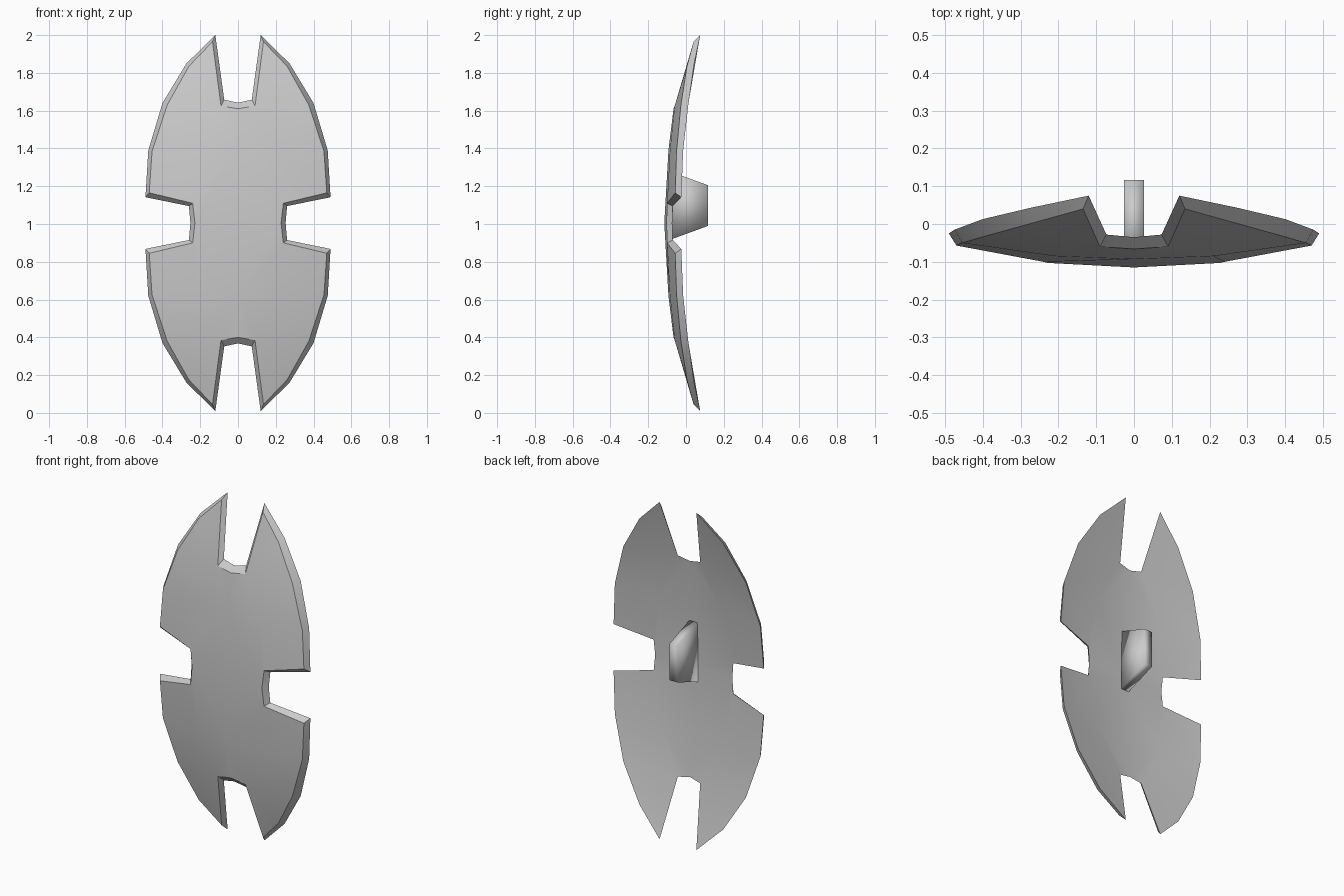
import bpy
import bmesh
import math

cube = bpy.data.objects.get("Cube")
if cube:
    bpy.data.objects.remove(cube)

MID_Z = 1.005

# One flat grey for everything
grey = bpy.data.materials.new("plain grey")
grey.use_nodes = True
colour = (0.6, 0.6, 0.6, 1)
grey.diffuse_color = colour
grey.node_tree.nodes["Principled BSDF"].inputs["Base Color"].default_value = colour


def make_object(name, bm):
    """Turn a bmesh into a named grey object."""
    bmesh.ops.remove_doubles(bm, verts=bm.verts, dist=0.0005)
    bmesh.ops.recalc_face_normals(bm, faces=bm.faces)
    mesh = bpy.data.meshes.new(name)
    bm.to_mesh(mesh)
    bm.free()
    mesh.materials.append(grey)
    obj = bpy.data.objects.new(name, mesh)
    bpy.context.collection.objects.link(obj)
    bpy.ops.object.select_all(action='DESELECT')
    obj.select_set(True)
    bpy.context.view_layer.objects.active = obj
    return obj


# Quarter of the plate: each key point on the front and on the wider back,
# as x, y and height above the middle
front = {
    "centre": (0, -.115, 0),
    "side_mid": (.228, -.103, 0), "side_corner": (.24, -.1, .105),
    "rim_a": (.47, -.057, .16), "rim_b": (.455, -.05, .38),
    "rim_c": (.375, -.027, .625), "rim_d": (.26, .005, .83),
    "tip": (.135, .04, .96),
    "slot_corner": (.09, -.06, .62), "slot_mid": (0, -.066, .605),
    "spine": (0, -.093, .385), "inner": (.21, -.085, .385),
}
back = {
    "centre": (0, -.083, 0),
    "side_mid": (.252, -.073, 0), "side_corner": (.26, -.07, .09),
    "rim_a": (.49, -.025, .137), "rim_b": (.475, -.015, .385),
    "rim_c": (.4, .013, .635), "rim_d": (.273, .043, .845),
    "tip": (.12, .075, .995),
    "slot_corner": (.073, -.028, .653), "slot_mid": (0, -.035, .637),
    "spine": (0, -.062, .385), "inner": (.21, -.054, .385),
}
patches = [
    ("centre", "side_mid", "side_corner", "inner", "spine"),
    ("spine", "inner", "slot_corner", "slot_mid"),
    ("inner", "side_corner", "rim_a", "rim_b"),
    ("inner", "rim_b", "rim_c", "slot_corner"),
    ("slot_corner", "rim_c", "rim_d", "tip"),
]
rim = ["side_mid", "side_corner", "rim_a", "rim_b", "rim_c", "rim_d",
       "tip", "slot_corner", "slot_mid"]

# Curved shield plate with four slots
bm = bmesh.new()
for sx in (1, -1):
    for sz in (1, -1):
        fv, bv = [{k: bm.verts.new((sx * x, y, MID_Z + sz * z))
                   for k, (x, y, z) in side.items()}
                  for side in (front, back)]
        for patch in patches:
            bm.faces.new([fv[k] for k in patch])
            bm.faces.new([bv[k] for k in reversed(patch)])
        for a, b in zip(rim, rim[1:]):
            bm.faces.new((fv[a], bv[a], bv[b], fv[b]))
make_object("shield_plate", bm)
bpy.ops.object.shade_smooth_by_angle(angle=math.radians(30))

# Tapered grip block on the back
profile = [(-.075, .92), (-.075, 1.275), (.117, 1.205), (.117, .99)]
bm = bmesh.new()
face = bm.faces.new([bm.verts.new((-.026, y, z)) for y, z in profile])
extruded = bmesh.ops.extrude_face_region(bm, geom=[face])
moved = [v for v in extruded["geom"] if isinstance(v, bmesh.types.BMVert)]
bmesh.ops.translate(bm, verts=moved, vec=(.052, 0, 0))
make_object("back_grip", bm)
bpy.ops.object.shade_smooth()
